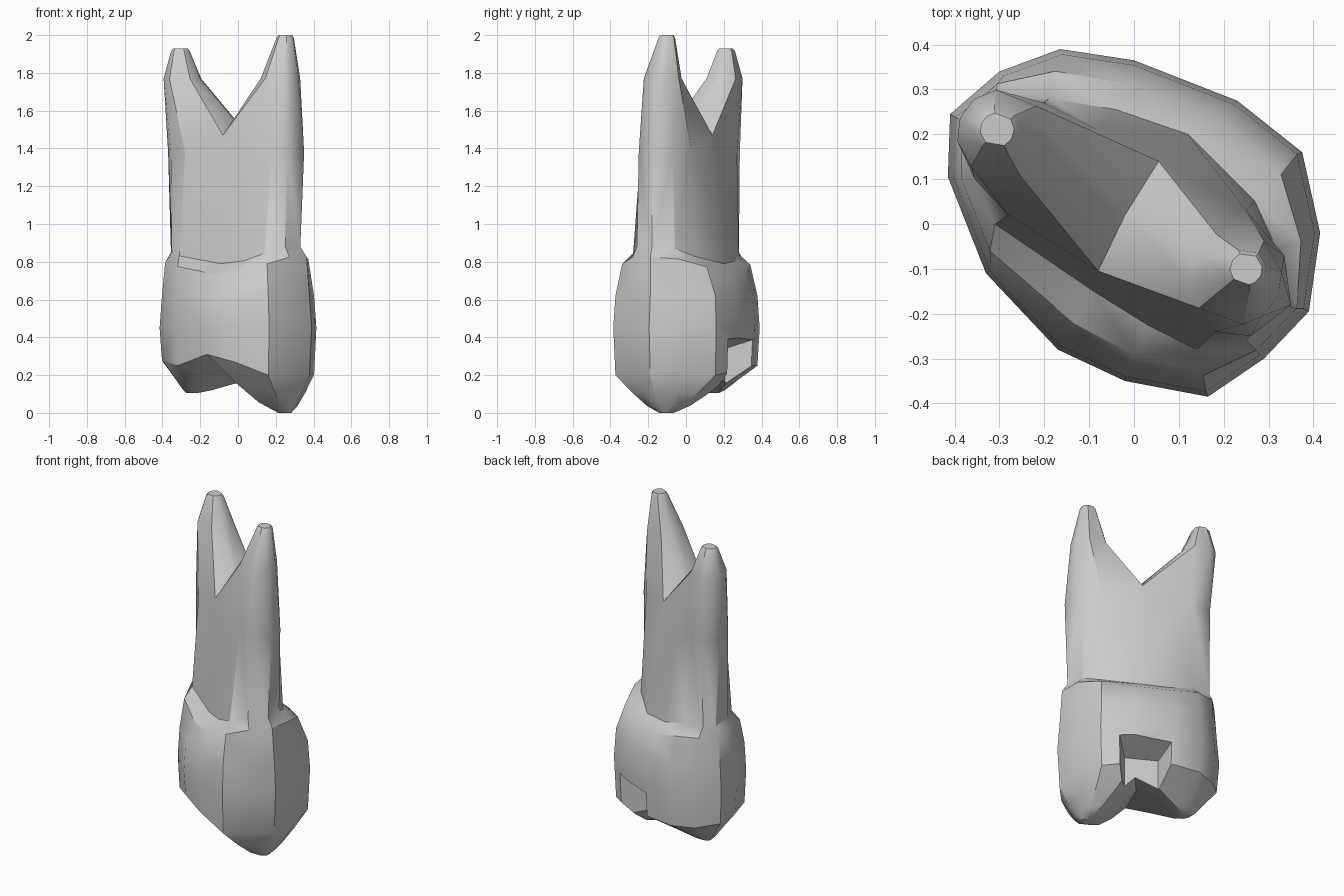
import bpy, bmesh, math
from mathutils import Vector

if "Cube" in bpy.data.objects:
    bpy.data.objects.remove(bpy.data.objects["Cube"], do_unlink=True)

enamel = bpy.data.materials.new("tooth_grey")
enamel.use_nodes = True
GREY = (0.6, 0.6, 0.6, 1)
enamel.diffuse_color = GREY
enamel.node_tree.nodes["Principled BSDF"].inputs["Base Color"].default_value = GREY

# Outlines share one order: 0 is the front fork, 7 the back fork
CROWN = [(-.17, -.28), (-.02, -.35), (.165, -.385), (.29, -.3), (.39, -.195),
         (.415, -.02), (.375, .16), (.23, .275), (0, .365), (-.165, .39),
         (-.3, .34), (-.41, .245), (-.415, .105), (-.33, -.11)]
NECK = [(-.09, -.15), (.03, -.225), (.14, -.28), (.25, -.26), (.33, -.18),
        (.32, -.06), (.27, .05), (.12, .2), (-.04, .255), (-.19, .28),
        (-.31, .28), (-.355, .22), (-.35, .1), (-.31, 0)]
TRUNK = [(-.08, -.105), (.05, -.18), (.18, -.24), (.26, -.25), (.35, -.18),
         (.335, -.07), (.25, .03), (.055, .14), (-.08, .21), (-.2, .27),
         (-.31, .285), (-.37, .2), (-.355, .1), (-.28, .02)]
RIM_Z = [.31, .27, .2, .2, .2, .2, .2, .22, .25, .25, .25, .27, .28, .25]
N = len(CROWN)
HALF = N // 2

bm = bmesh.new()


def ring(points, heights, scale=1.0):
    if not isinstance(heights, list):
        heights = [heights] * len(points)
    return [bm.verts.new((x * scale, y * scale, z)) for (x, y), z in zip(points, heights)]


def skin(a, b):
    for i in range(len(a)):
        j = (i + 1) % len(a)
        bm.faces.new((a[i], a[j], b[j], b[i]))


def root(base, levels):
    """Carry a loop through round sections (x, y, z, radius) and cap it."""
    middle = sum((v.co for v in base), Vector()) / len(base)
    dirs = [(v.co - middle).xy.normalized() for v in base]
    for x, y, z, r in levels:
        new = [bm.verts.new((x + d.x * r, y + d.y * r, z)) for d in dirs]
        skin(base, new)
        base = new
    bm.faces.new(base)


def cusp(base, tip, levels):
    """Shrink a loop towards a rounded tip."""
    tip = Vector(tip)
    start = [v.co - tip for v in base]
    for spread, drop in levels:
        new = [bm.verts.new(tip + Vector((d.x * spread, d.y * spread, d.z * drop)))
               for d in start]
        skin(base, new)
        base = new
    bm.faces.new(base)


def split(loop, saddle):
    """Divide a loop at the two forks, meeting at a saddle point."""
    m = bm.verts.new(saddle)
    return loop[:HALF + 1] + [m], loop[HALF:] + [loop[0], m]


# Crown wall, shoulder and root trunk; the neck line rises at both ends
long_axis = Vector((.88, -.475))
neck_z = []
for p in map(Vector, NECK):
    reach = long_axis.dot(p) / .33
    neck_z.append(.79 + (.09 if reach > 0 else .06) * min(1, abs(reach)) ** 2)
shoulder = [(Vector(c) * .55 + Vector(n) * .45) for c, n in zip(CROWN, NECK)]
trunk_z = [1.47 if i % HALF == 0 else 1.28 if i % HALF == 1 else 1.38 for i in range(N)]
rim = ring(CROWN, RIM_Z, .97)
rings = [rim, ring(CROWN, .45), ring(CROWN, .62, .97),
         ring(shoulder, [z - .055 for z in neck_z]),
         ring(NECK, neck_z), ring(TRUNK, trunk_z)]
for low, high in zip(rings, rings[1:]):
    skin(low, high)

# Two roots
tall, short = split(rings[-1], (-.02, .02, 1.55))
root(tall, [(.225, -.12, 1.77, .105), (.25, -.1, 1.985, .046), (.25, -.1, 2, .036)])
root(short, [(-.295, .2, 1.77, .1), (-.305, .21, 1.915, .05), (-.305, .21, 1.93, .038)])

# Two chewing cusps
low_cusp, high_cusp = split(rim, (.01, .03, .22))
cusp(low_cusp, (.265, -.11, 0), ((.66, .53), (.36, .18), (.12, 0)))
cusp(high_cusp, (-.26, .155, .105), ((.56, .5), (.24, .12), (.09, 0)))

bmesh.ops.recalc_face_normals(bm, faces=bm.faces)
bmesh.ops.triangulate(bm, faces=[f for f in bm.faces if len(f.verts) == 4])
mesh = bpy.data.meshes.new("tooth")
bm.to_mesh(mesh)
bm.free()
tooth = bpy.data.objects.new("tooth", mesh)
bpy.context.collection.objects.link(tooth)
mesh.materials.append(enamel)

# Tapered cavity cut through the back of the crown
U, V = Vector((.88, -.475, 0)), Vector((.475, .88, 0))
cut = bmesh.new()
ends = []
for depth, left, right, top in ((.18, -.1, .09, .34), (.36, -.16, .16, .4), (.5, -.16, .16, .4)):
    ends.append([cut.verts.new(U * u + V * depth + Vector((0, 0, z)))
                 for u, z in ((left, -.1), (right, -.1), (right, top), (left, top))])
for a, b in zip(ends, ends[1:]):
    for i in range(4):
        j = (i + 1) % 4
        cut.faces.new((a[i], a[j], b[j], b[i]))
cut.faces.new(ends[0])
cut.faces.new(ends[-1])
bmesh.ops.recalc_face_normals(cut, faces=cut.faces)
cut_mesh = bpy.data.meshes.new("cavity_cutter")
cut.to_mesh(cut_mesh)
cut.free()
cutter = bpy.data.objects.new("cavity_cutter", cut_mesh)
cut_mesh.materials.append(enamel)
bpy.context.collection.objects.link(cutter)
cutter.hide_render = True

cavity = tooth.modifiers.new("cavity", "BOOLEAN")
cavity.operation = "DIFFERENCE"
cavity.solver = "EXACT"
cavity.object = cutter
bpy.ops.object.select_all(action="DESELECT")
tooth.select_set(True)
bpy.context.view_layer.objects.active = tooth
bpy.ops.object.modifier_apply(modifier="cavity")
bpy.data.objects.remove(cutter, do_unlink=True)
bpy.ops.object.shade_smooth_by_angle(angle=math.radians(32))
